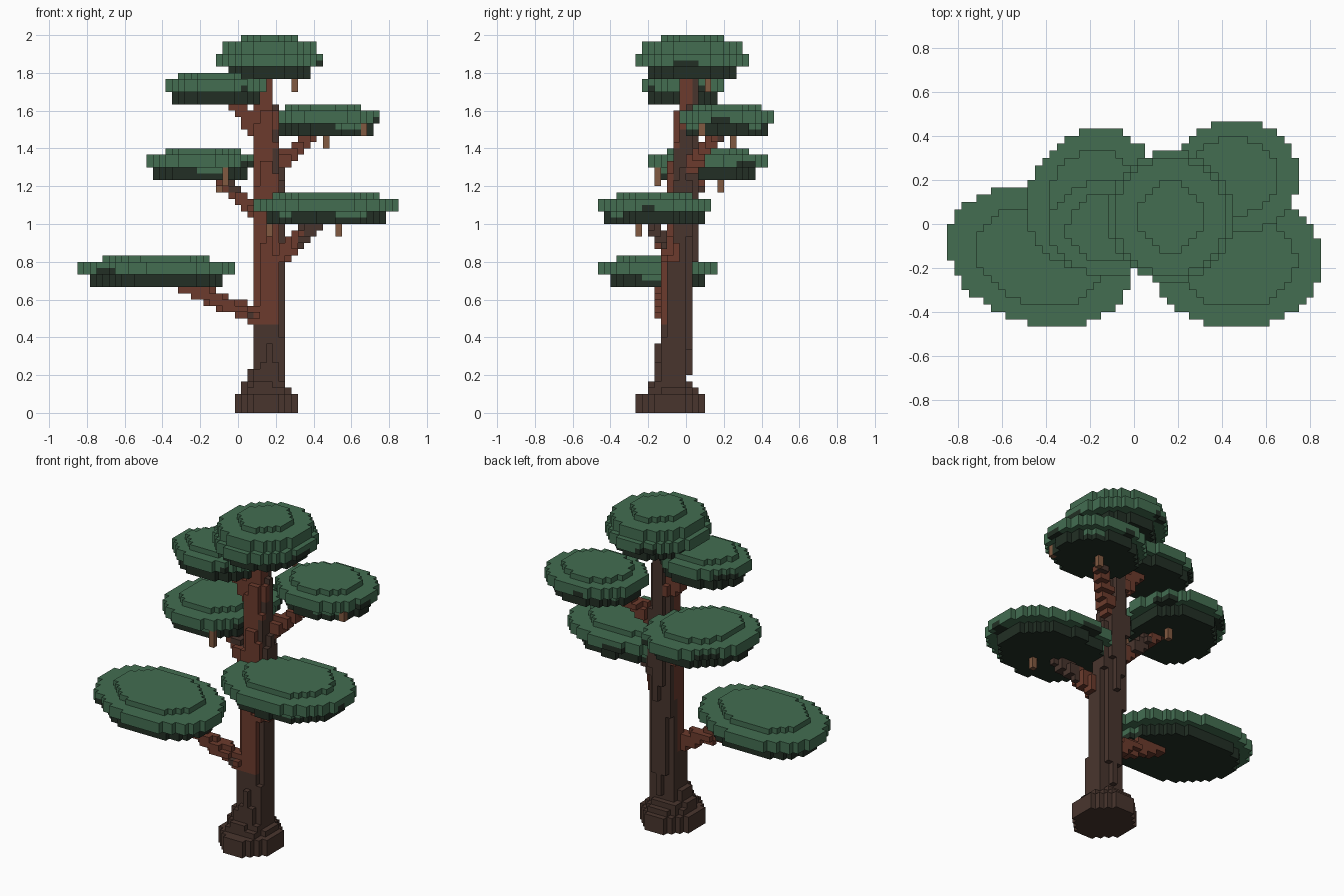
import bpy, bmesh, math
from mathutils import Vector

if "Cube" in bpy.data.objects:
    bpy.data.objects.remove(bpy.data.objects["Cube"])

H = 1 / 30                       # block size
X0, Y0 = -0.85, -14 / 30         # corner of the block grid


def material(name, rgb):
    m = bpy.data.materials.new(name)
    m.diffuse_color = (*rgb, 1)
    m.use_nodes = True
    m.node_tree.nodes["Principled BSDF"].inputs["Base Color"].default_value = m.diffuse_color
    return m


MATS = [material("leaf green", (0.056, 0.155, 0.083)),
        material("shaded leaf green", (0.016, 0.028, 0.018)),
        material("dark bark", (0.066, 0.036, 0.027)),
        material("red bark", (0.150, 0.044, 0.026)),
        material("tan twig", (0.220, 0.100, 0.052))]
LEAF, SHADE, DARK, RED, TAN = range(5)

blocks = {}                      # (i, j, k) -> (part name, material)


def centre(i, j, k):
    return Vector((X0 + (i + .5) * H, Y0 + (j + .5) * H, (k + .5) * H))


def fill(part, inside, colour):
    """Claim every free block whose centre passes the test."""
    for i in range(51):
        for j in range(28):
            for k in range(60):
                if (i, j, k) in blocks:
                    continue
                p = centre(i, j, k)
                if inside(p):
                    blocks[i, j, k] = (part, colour(p))


def disc(part, cx, cy, rx, ry, z0, z1, colour, skew=0.0):
    """Flat oval layer of blocks."""
    def inside(p):
        if not z0 < p.z < z1:
            return False
        u, v = (p.x - cx) / rx, (p.y - cy) / ry
        return u * u + v * v - 2 * skew * u * v <= 1 - skew * skew
    fill(part, inside, colour)


def patchy(p):
    return math.sin(p.x * 17 + 1) + math.sin(p.y * 19 + p.z * 11)


# Trunk leans slightly back as it rises, red on its front-left side
def axis(z):
    t = z / 1.8
    return 0.167 - 0.027 * t * t, -0.083 + 0.1 * t


def trunk_inside(p):
    cx, cy = axis(p.z)
    r = 0.088 if p.z < 1.2 else 0.088 - 0.045 * (p.z - 1.2) / 0.6
    return p.z < 1.8 and (p.x - cx) ** 2 + (p.y - cy) ** 2 < r * r


def trunk_colour(p):
    cx, cy = axis(p.z)
    side = (p.y - cy) + 0.6 * (p.x - cx)
    limit = -0.015 if p.z < 1.5 else 0.03
    return RED if p.z > 0.47 and side < limit else DARK


fill("trunk", trunk_inside, trunk_colour)

# Flared root base
for cx, cy, rx, ry, z0, z1 in [(0.15, -0.083, 0.167, 0.183, 0, 0.1),
                               (0.15, -0.075, 0.133, 0.14, 0.1, 0.133),
                               (0.14, -0.075, 0.12, 0.125, 0.133, 0.167),
                               (0.15, -0.083, 0.1, 0.09, 0.167, 0.233)]:
    disc("roots", cx, cy, rx, ry, z0, z1, lambda p: DARK)


# Branches
def branch(part, a, b, r):
    a, b = Vector(a), Vector(b)
    d = b - a

    def inside(p):
        t = min(1, max(0, (p - a).dot(d) / d.length_squared))
        return (p - a - d * t).length < r * (1 - 0.2 * t)
    fill(part, inside, lambda p: DARK if patchy(p) > 1.1 else RED)


branch("lowest_left_branch", (0.13, -0.1, 0.5), (-0.28, -0.14, 0.67), 0.048)
branch("lower_right_branch", (0.2, -0.05, 0.8), (0.40, -0.18, 1.0), 0.05)
branch("middle_left_branch", (0.13, -0.03, 1.03), (-0.1, 0.07, 1.24), 0.048)
branch("upper_right_branch", (0.18, 0.0, 1.28), (0.40, 0.17, 1.48), 0.048)
branch("upper_left_branch", (0.13, 0.0, 1.47), (-0.01, 0.0, 1.64), 0.055)


# Flat leaf pads: dark underside, wide rim, smaller cap
def leaf_rim(p):
    return SHADE if patchy(p) > 1.3 else LEAF


def leaf_under(p):
    return LEAF if patchy(p) < -1.2 else SHADE


def pad(part, cx, cy, rx, ry, z, skew=0.0):
    for s, a, b, colour in [(0.84, 0, 1, lambda p: SHADE), (0.84, 1, 2, leaf_under),
                            (1, 2, 3, leaf_rim), (1, 3, 4, lambda p: LEAF),
                            (0.7, 4, 5, lambda p: LEAF)]:
        disc(part, cx, cy, rx * s, ry * s, z + a * H, z + b * H, colour, skew)


pad("lowest_left_leaves", -0.433, -0.15, 0.417, 0.317, 20 * H, -0.2)
pad("lower_right_leaves", 0.467, -0.167, 0.385, 0.302, 30 * H)
pad("middle_left_leaves", -0.19, 0.117, 0.295, 0.317, 37 * H, 0.12)
pad("upper_right_leaves", 0.46, 0.217, 0.29, 0.252, 44 * H)
pad("upper_left_leaves", -0.117, -0.017, 0.268, 0.218, 49 * H)

# Rounded crown
for s, a, b, colour in [(0.77, 53, 55, lambda p: SHADE), (1, 55, 56, leaf_rim),
                        (1, 56, 57, lambda p: LEAF), (0.88, 57, 59, lambda p: LEAF),
                        (0.52, 59, 60, lambda p: LEAF)]:
    disc("crown_leaves", 0.167, 0.033, 0.284 * s, 0.301 * s, a * H, b * H, colour)

# Small hanging twigs, two or three blocks tall
for n, (x, y, z0, z1) in enumerate([(0.467, 0.25, 42, 44), (0.667, 0.083, 44, 46),
                                    (0.3, 0.117, 51, 53), (-0.067, -0.15, 36, 39),
                                    (-0.1, 0.183, 35, 37), (0.167, -0.167, 28, 30),
                                    (0.533, -0.25, 28, 30)]):
    i, j = int((x - X0) / H), int((y - Y0) / H)
    for k in range(z0, z1):
        blocks[i, j, k] = (f"twig_{n + 1}", TAN)

# Turn the blocks of each part into a mesh, keeping only outer faces
AXES = [((1, 0, 0), (0, 1, 0), (0, 0, 1)), ((0, 1, 0), (0, 0, 1), (1, 0, 0)),
        ((0, 0, 1), (1, 0, 0), (0, 1, 0))]
parts = {}
for key, (part, mat) in blocks.items():
    parts.setdefault(part, []).append((key, mat))

for part, cells in parts.items():
    bm = bmesh.new()
    used = sorted({m for _, m in cells})
    corners = {}

    def corner(v):
        c = tuple(round(x) for x in v)
        if c not in corners:
            corners[c] = bm.verts.new((X0 + c[0] * H, Y0 + c[1] * H, c[2] * H))
        return corners[c]

    for key, mat in cells:
        base = Vector(key)
        for n, u, v in AXES:
            n, u, v = Vector(n), Vector(u), Vector(v)
            for sign in (1, -1):
                if tuple(round(x) for x in base + n * sign) in blocks:
                    continue
                o = base + n if sign > 0 else base
                ring = [o, o + u, o + u + v, o + v][::sign]
                f = bm.faces.new([corner(c) for c in ring])
                f.material_index = used.index(mat)
    mesh = bpy.data.meshes.new(part)
    bm.to_mesh(mesh)
    bm.free()
    for m in used:
        mesh.materials.append(MATS[m])
    bpy.context.collection.objects.link(bpy.data.objects.new(part, mesh))
